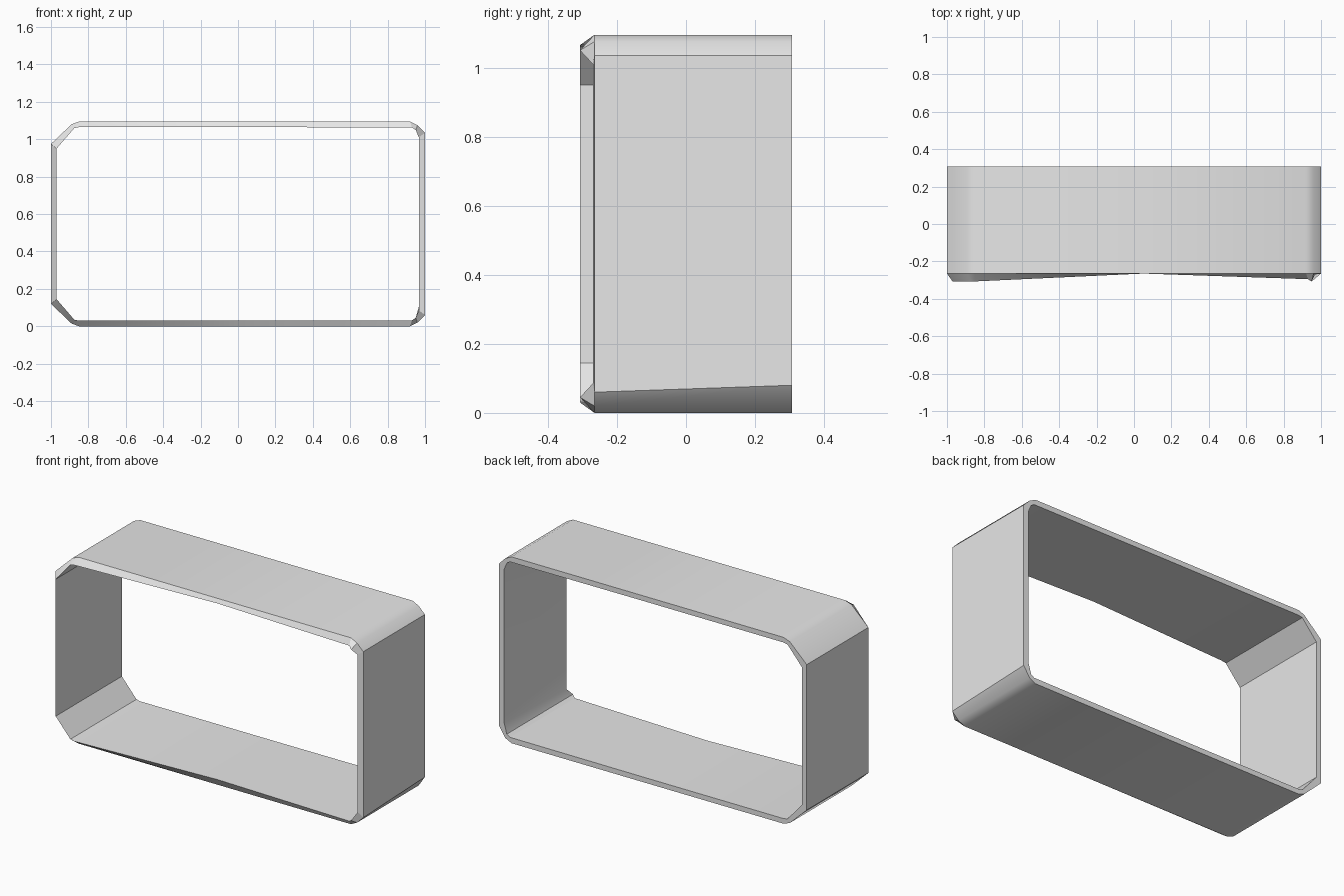
import bpy
import bmesh
from math import radians

cube = bpy.data.objects.get("Cube")
if cube:
    bpy.data.objects.remove(cube)

grey = bpy.data.materials.new("light_grey")
grey.use_nodes = True
colour = (0.8, 0.8, 0.8, 1)
grey.diffuse_color = colour
grey.node_tree.nodes["Principled BSDF"].inputs["Base Color"].default_value = colour

TOP, BACK, FRONT, LIP = 1.095, 0.307, -0.265, -0.307

# Each station round the frame: outer x, z; inner x, z; inner front y
lower = [
    (-1, 0.12, -0.97, 0.145, LIP),
    (-0.89, 0.015, -0.875, 0.035, LIP),
    (-0.85, 0, -0.85, 0.03, LIP),
    (0.05, 0, 0.05, 0.03, FRONT),
    (0.92, 0, 0.93, 0.032, -0.295),
    (0.96, 0.02, 0.95, 0.045, LIP),
    (1, 0.06, 0.967, 0.085, -0.27),
]
# The upper half mirrors the lower one
upper = [(ox, TOP - oz, ix, TOP - iz, y) for ox, oz, ix, iz, y in reversed(lower)]
stations = lower + upper

# Four loops: outer front, outer back, inner back, inner front
bm = bmesh.new()
rings = []
for ox, oz, ix, iz, y in stations:
    lift = 0.02 if ox == 1 and oz < 0.5 else 0
    places = [(ox, FRONT, oz), (ox, BACK, oz + lift), (ix, BACK, iz + lift), (ix, y, iz)]
    rings.append([bm.verts.new(p) for p in places])

# Skin the walls, back rim and raised front lip
for i, ring in enumerate(rings):
    following = rings[(i + 1) % len(rings)]
    for j in range(4):
        k = (j + 1) % 4
        bm.faces.new((ring[j], following[j], following[k], ring[k]))
bmesh.ops.recalc_face_normals(bm, faces=bm.faces)

mesh = bpy.data.meshes.new("rectangular_frame")
bm.to_mesh(mesh)
bm.free()
mesh.materials.append(grey)
frame = bpy.data.objects.new("rectangular_frame", mesh)
bpy.context.collection.objects.link(frame)

# Smooth the rounded corners, keep the rim edges sharp
bpy.ops.object.select_all(action="DESELECT")
frame.select_set(True)
bpy.context.view_layer.objects.active = frame
bpy.ops.object.shade_smooth_by_angle(angle=radians(30))
